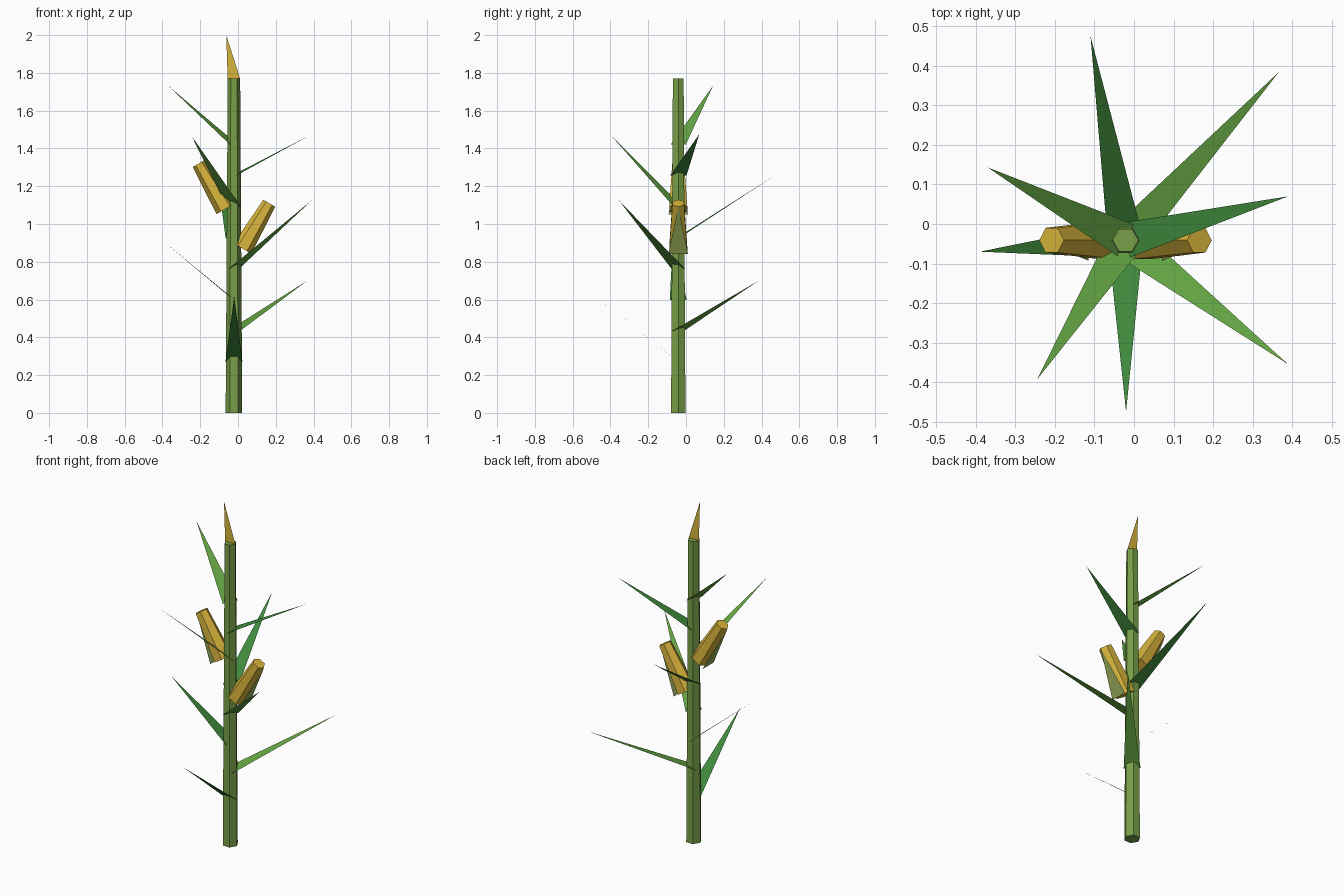
import bpy
from math import cos, sin, pi
from mathutils import Vector

if "Cube" in bpy.data.objects:
    bpy.data.objects.remove(bpy.data.objects["Cube"])

CX, CY = -0.0215, -0.041   # stalk axis
UP, BACK = Vector((0, 0, 1)), Vector((0, 1, 0))


def material(name, rgb):
    m = bpy.data.materials.new(name)
    m.diffuse_color = (*rgb, 1)
    m.use_nodes = True
    m.node_tree.nodes["Principled BSDF"].inputs["Base Color"].default_value = m.diffuse_color
    return m


STALK = material("stalk_green", (0.19, 0.35, 0.065))
LEAVES = [material("leaf_blue_green", (0.05, 0.25, 0.045)),
          material("leaf_yellow_green", (0.133, 0.39, 0.058))]
YELLOW = material("corn_yellow", (0.69, 0.46, 0.045))
HUSK = material("husk_olive", (0.30, 0.40, 0.10))


def add(name, verts, faces, mat):
    me = bpy.data.meshes.new(name)
    me.from_pydata([tuple(v) for v in verts], [], faces)
    me.materials.append(mat)
    ob = bpy.data.objects.new(name, me)
    bpy.context.collection.objects.link(ob)
    return ob


def hex_frustum(name, a, b, ra, rb, mat):
    """Six-sided tapered prism from a to b, axis in the xz plane, corners toward x."""
    a, b = Vector(a), Vector(b)
    u = BACK.cross((b - a).normalized())
    verts = [c + r * (cos(i * pi / 3) * u + sin(i * pi / 3) * BACK)
             for c, r in ((a, ra), (b, rb)) for i in range(6)]
    faces = [(i, (i + 1) % 6, (i + 1) % 6 + 6, i + 6) for i in range(6)]
    faces += [tuple(range(5, -1, -1)), tuple(range(6, 12))]
    return add(name, verts, faces, mat)


# Stalk
hex_frustum("stalk", (CX, CY, 0), (CX, CY, 1.77), 0.044, 0.033, STALK)

# Leaves: evenly spaced single triangles, given by their tips
tips = [(-0.02, -0.475, 0.615), (0.367, 0.385, 0.70), (-0.39, -0.07, 0.905),
        (0.39, -0.355, 1.125), (-0.11, 0.475, 1.26), (-0.245, -0.393, 1.465),
        (0.39, 0.07, 1.475), (-0.37, 0.143, 1.732)]
for i, tip in enumerate(tips):
    base = Vector((CX, CY, 0.27 + 0.1643 * i))
    tip = Vector(tip)
    side = UP.cross(tip - base).normalized() * 0.045
    add(f"leaf_{i + 1}", (base - side, tip, base + side), [(0, 1, 2)], LEAVES[i % 2])

# Ears: tapered cob with a flat husk triangle along its outer side
for label, s, z in (("right", 1, 0.87), ("left", -1, 1.08)):
    a = Vector((CX + s * 0.045, CY, z))
    b = Vector((CX + s * 0.187, CY, z + 0.24))
    hex_frustum(f"cob_{label}", a, b, 0.055, 0.036, YELLOW)
    out = BACK.cross((b - a).normalized()) * s
    root, tip = a + out * 0.056, b + out * 0.037
    w = BACK * 0.052 * s
    add(f"husk_{label}", (root - w, root + w, tip), [(0, 1, 2)], HUSK)

# Tassel: one upright triangle
add("tassel", ((-0.055, CY, 1.77), (0.011, CY, 1.77), (-0.062, CY, 2.0)), [(0, 1, 2)], YELLOW)
